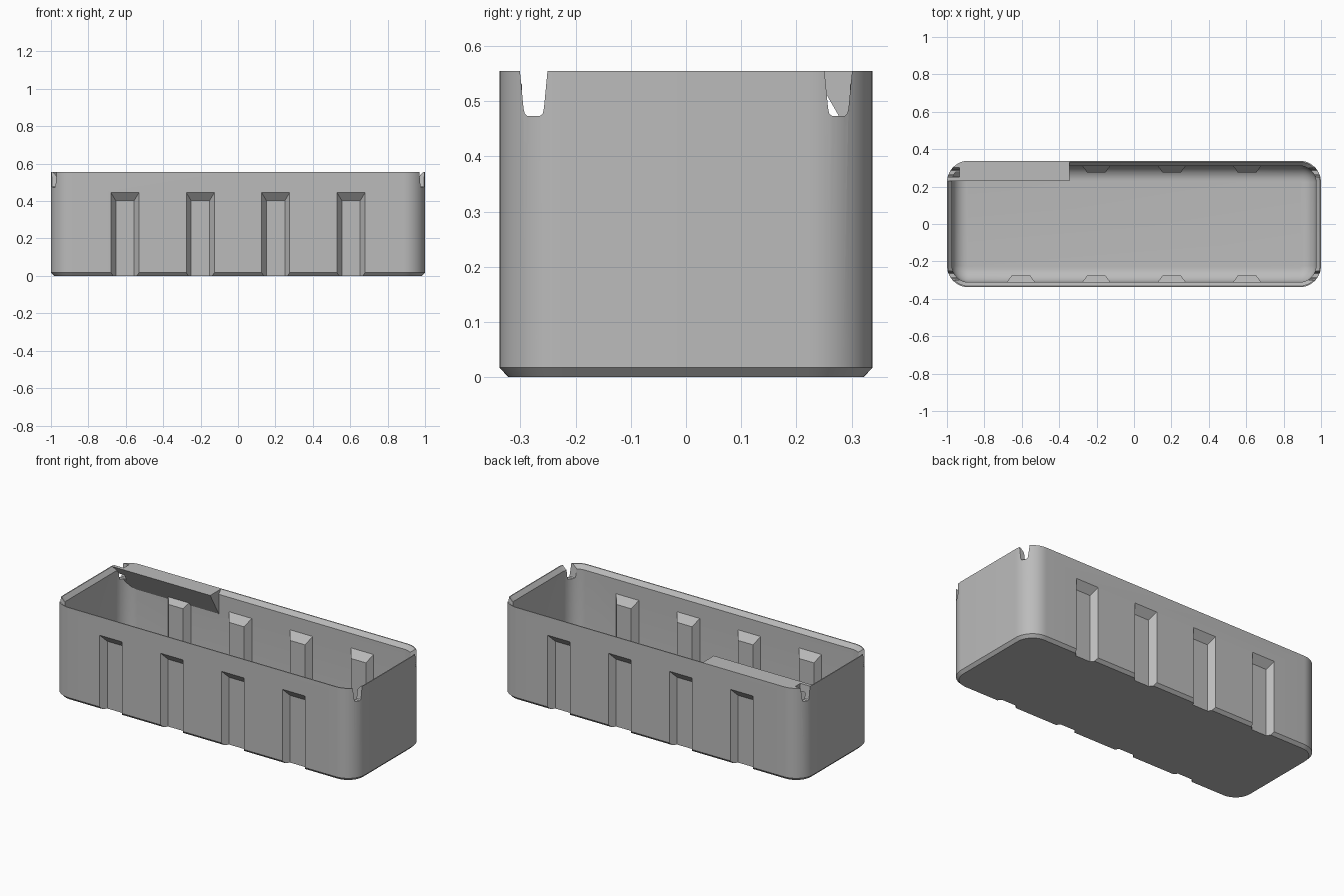
import bpy, bmesh, math

if "Cube" in bpy.data.objects:
    bpy.data.objects.remove(bpy.data.objects["Cube"])

HX, HY, H = 1.0, 0.338, 0.555      # half length, half width, height
RADIUS, WALL, FILLET = 0.115, 0.027, 0.08
DEPTH = 0.036                      # depth of the side channels

grey = bpy.data.materials.new("plain grey")
grey.use_nodes = True
grey.diffuse_color = (0.5, 0.5, 0.5, 1)
grey.node_tree.nodes["Principled BSDF"].inputs["Base Color"].default_value = (0.5, 0.5, 0.5, 1)


def make_object(name, bm):
    bmesh.ops.recalc_face_normals(bm, faces=bm.faces)
    mesh = bpy.data.meshes.new(name)
    bm.to_mesh(mesh)
    bm.free()
    mesh.materials.append(grey)
    obj = bpy.data.objects.new(name, mesh)
    bpy.context.collection.objects.link(obj)
    return obj


def loft(bm, loops):
    """Skin a list of closed point loops and cap both ends."""
    rings = [[bm.verts.new(p) for p in loop] for loop in loops]
    for a, b in zip(rings, rings[1:]):
        for i in range(len(a)):
            j = (i + 1) % len(a)
            bm.faces.new((a[i], a[j], b[j], b[i]))
    bm.faces.new(rings[0])
    bm.faces.new(rings[-1])


def rounded_loop(inset, z, steps=14):
    r = RADIUS - inset
    pts = []
    for q, (sx, sy) in enumerate(((1, 1), (-1, 1), (-1, -1), (1, -1))):
        for k in range(steps + 1):
            a = (q + k / steps) * math.pi / 2
            pts.append((sx * (HX - RADIUS) + r * math.cos(a),
                        sy * (HY - RADIUS) + r * math.sin(a), z))
    return pts


def combine(target, tool, operation):
    mod = target.modifiers.new(operation.lower(), 'BOOLEAN')
    mod.operation, mod.solver, mod.object = operation, 'EXACT', tool
    bpy.context.view_layer.objects.active = target
    bpy.ops.object.modifier_apply(modifier=mod.name)
    bpy.data.objects.remove(tool)


def channels(name, shift, near, far, bottom):
    """Tapered channel forms on both long sides, between depths near and far."""
    bm = bmesh.new()
    for side in (-1, 1):
        for n in range(4):
            cx = (n - 1.5) * 0.403
            loops = []
            for d in (near, far):
                half = 0.075 - 0.026 * d / DEPTH
                top = 0.445 - 0.043 * d / DEPTH
                y = side * (HY - shift - d)
                loops.append([(cx - half, y, bottom), (cx + half, y, bottom),
                              (cx + half, y, top), (cx - half, y, top)])
            loft(bm, loops)
    return make_object(name, bm)


# Tub shell: chamfered foot, thin bevelled rim, filleted inner floor
profile = [(0.016, 0), (0, 0.017), (0, H), (0.006, H), (WALL, H - 0.024)]
for k in range(11):
    a = k / 10 * math.pi / 2
    profile.append((WALL + FILLET * (1 - math.cos(a)), WALL + FILLET * (1 - math.sin(a))))
bm = bmesh.new()
loft(bm, [rounded_loop(i, z) for i, z in profile])
tub = make_object("storage_tub", bm)

# Label shelf: wedge in the back corner, trimmed to the rounded outline
bm = bmesh.new()
wedge = [(0.23, H), (0.325, 0.39), (0.345, 0.39), (0.345, H)]
loft(bm, [[(x, y, z) for y, z in wedge] for x in (-1.02, -0.345)])
shelf = make_object("label_shelf", bm)
bm = bmesh.new()
loft(bm, [rounded_loop(0.003, z) for z in (0.2, H + 0.1)])
combine(shelf, make_object("outline_trim", bm), 'INTERSECT')
combine(tub, shelf, 'UNION')

# Side channels: raised inside, recessed outside
combine(tub, channels("inner_ribs", WALL, -0.012, DEPTH, 0.012), 'UNION')
combine(tub, channels("channel_cutter", 0, -0.02, DEPTH, -0.1), 'DIFFERENCE')

# Rim notches at the four corners, with rounded bottoms
half_notch = [(0.027, H + 0.05), (0.025, H), (0.0185, 0.487), (0.0165, 0.478), (0.011, 0.473)]
outline = half_notch + [(-y, z) for y, z in reversed(half_notch)]
bm = bmesh.new()
for sx in (-1, 1):
    for sy in (-1, 1):
        loft(bm, [[(sx * x, sy * 0.276 + y, z) for y, z in outline] for x in (0.932, 1.05)])
combine(tub, make_object("notch_cutter", bm), 'DIFFERENCE')

# Smooth rounded corners, crisp edges
bpy.ops.object.select_all(action='DESELECT')
tub.select_set(True)
bpy.context.view_layer.objects.active = tub
bpy.ops.object.shade_smooth_by_angle(angle=math.radians(25))
